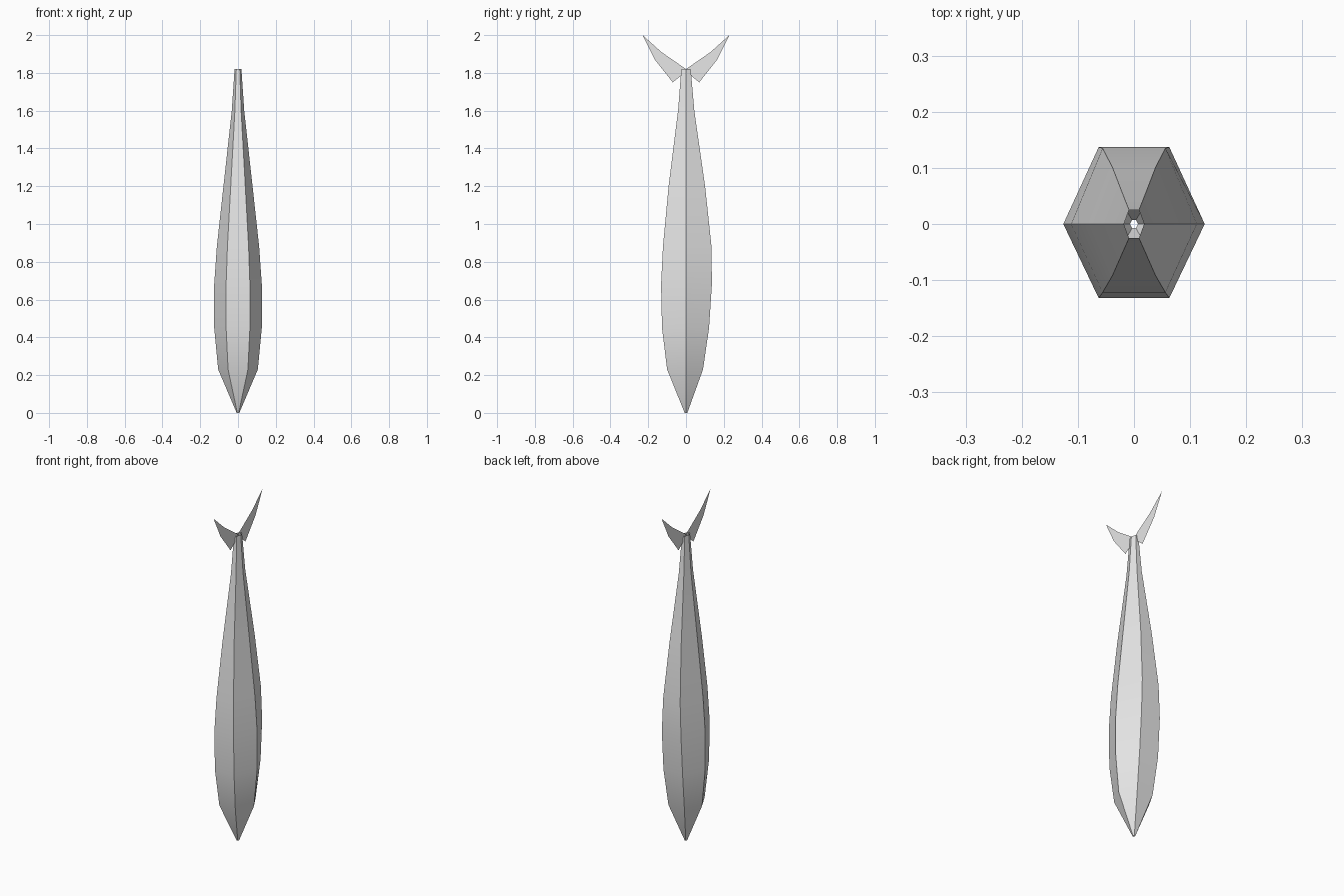
import bpy
import math

cube = bpy.data.objects.get("Cube")
if cube:
    bpy.data.objects.remove(cube)

grey = bpy.data.materials.new("pale_grey")
grey.use_nodes = True
colour = (0.8, 0.8, 0.8, 1)
grey.diffuse_color = colour
grey.node_tree.nodes["Principled BSDF"].inputs["Base Color"].default_value = colour


def make_part(name, verts, faces):
    mesh = bpy.data.meshes.new(name)
    mesh.from_pydata(verts, [], faces)
    mesh.materials.append(grey)
    part = bpy.data.objects.new(name, mesh)
    bpy.context.collection.objects.link(part)
    return part


# Body: an open six-sided tube; rings are height, half width, front and back depth
SIDES = 6
rings = [
    (0.0, 0.007, 0.007, 0.007),
    (0.23, 0.105, 0.100, 0.090),
    (0.45, 0.126, 0.127, 0.122),
    (0.68, 0.126, 0.132, 0.137),
    (0.88, 0.112, 0.122, 0.135),
    (1.20, 0.077, 0.092, 0.101),
    (1.60, 0.033, 0.042, 0.044),
    (1.82, 0.018, 0.025, 0.025),
]
verts = []
for z, width, front, back in rings:
    for i in range(SIDES):
        angle = math.tau * i / SIDES
        side = math.sin(angle) / math.sin(math.pi / 3)
        verts.append((width * math.cos(angle), side * (back if side > 0 else front), z))
faces = []
for r in range(len(rings) - 1):
    for i in range(SIDES):
        a, b = r * SIDES + i, r * SIDES + (i + 1) % SIDES
        faces.append((a, b, b + SIDES, a + SIDES))
body = make_part("body", verts, faces)
bpy.context.view_layer.objects.active = body
body.select_set(True)
bpy.ops.object.shade_smooth_by_angle(angle=math.radians(30))

# Tail: two thin mirrored fins lying in the middle plane
fin = [(0, 1.82), (0.13, 1.91), (0.23, 2.0), (0.165, 1.87), (0.07, 1.75), (0.015, 1.795)]
for name, sign in (("front_tail_fin", -1), ("back_tail_fin", 1)):
    points = [(0, sign * y, z) for y, z in fin]
    make_part(name, points, [(0, 1, 3, 4, 5), (1, 2, 3)])
